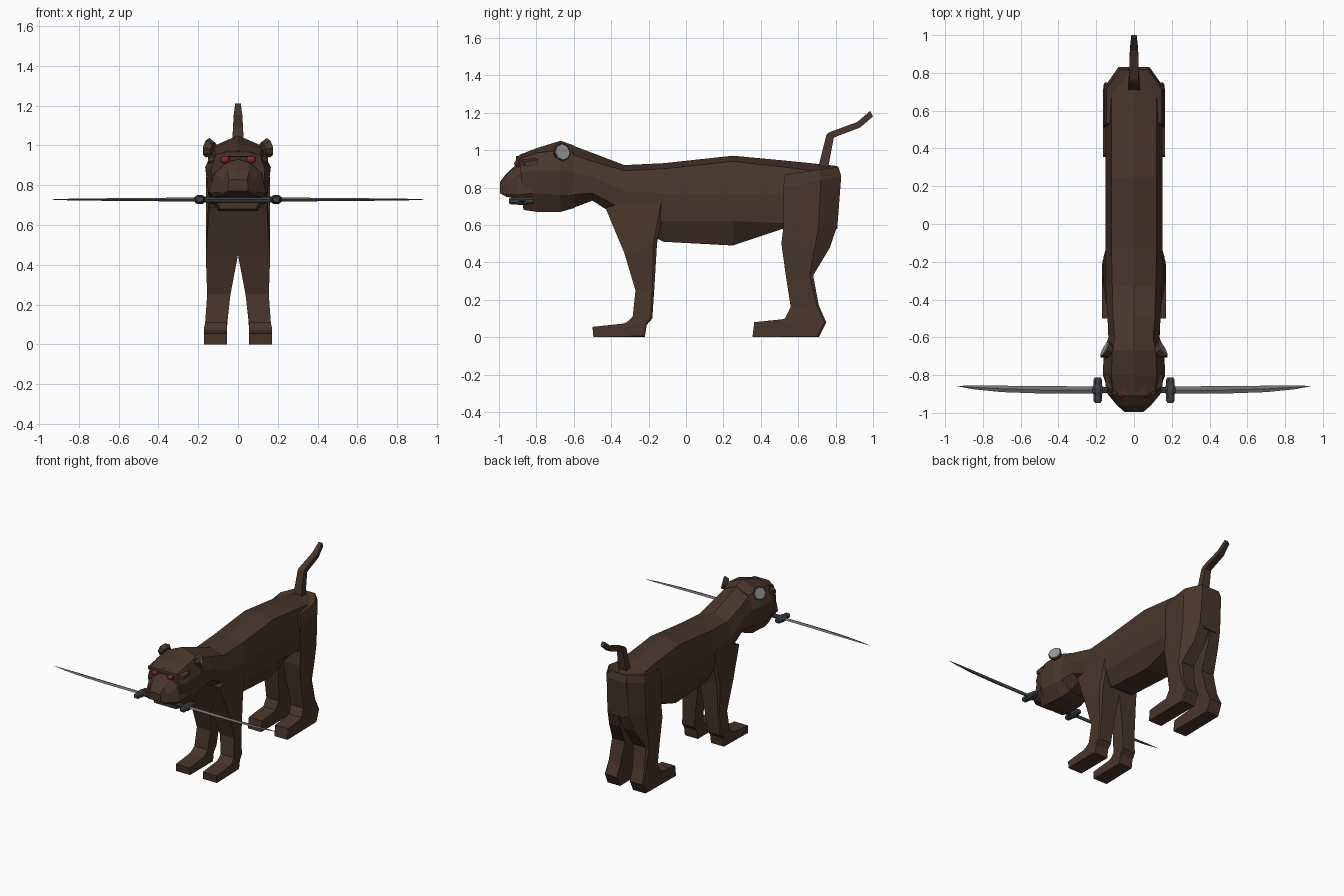
import bpy, bmesh
from mathutils import Vector, Matrix


def material(name, rgb):
    m = bpy.data.materials.new(name)
    m.diffuse_color = (*rgb, 1)
    return m


FUR = material("dark_brown", (0.066, 0.036, 0.023))
RED = material("red", (0.25, 0.02, 0.03))
STEEL = material("steel", (0.16, 0.16, 0.16))
DARK = material("dark_metal", (0.05, 0.055, 0.06))
EAR = material("ear_grey", (0.3, 0.32, 0.31))


def finish(name, bm, mat):
    bmesh.ops.recalc_face_normals(bm, faces=bm.faces[:])
    me = bpy.data.meshes.new(name)
    bm.to_mesh(me)
    bm.free()
    me.materials.append(mat)
    ob = bpy.data.objects.new(name, me)
    bpy.context.collection.objects.link(ob)
    return ob


def loft(name, rings, mat):
    """Skin a list of equal-sized point rings and cap both ends."""
    bm = bmesh.new()
    vs = [[bm.verts.new(p) for p in r] for r in rings]
    n = len(vs[0])
    for a, b in zip(vs, vs[1:]):
        for i in range(n):
            j = (i + 1) % n
            bm.faces.new((a[i], a[j], b[j], b[i]))
    bm.faces.new(vs[0])
    bm.faces.new(vs[-1])
    return finish(name, bm, mat)


def body_ring(y, zs, ws, tilt=0.0):
    """Symmetric 8-sided section: ridge, four side points, flat underside."""
    half = list(zip([0] + ws, zs))
    pts = half + [(-x, z) for x, z in half[:0:-1]]
    return [(x, y + tilt * (zs[0] - z), z) for x, z in pts]


# torso, neck to rump
torso = [
    (-0.62, [1.03, 0.98, 0.88, 0.76, 0.685], [0.10, 0.135, 0.135, 0.07]),
    (-0.50, [0.985, 0.94, 0.86, 0.77, 0.73], [0.11, 0.14, 0.13, 0.07]),
    (-0.33, [0.92, 0.89, 0.78, 0.68, 0.62], [0.115, 0.15, 0.14, 0.08]),
    (-0.12, [0.93, 0.90, 0.77, 0.62, 0.51], [0.12, 0.15, 0.145, 0.09]),
    (0.25, [0.97, 0.94, 0.77, 0.62, 0.49], [0.12, 0.15, 0.145, 0.09]),
    (0.52, [0.945, 0.91, 0.77, 0.61, 0.58], [0.12, 0.15, 0.145, 0.09]),
    (0.72, [0.925, 0.885, 0.77, 0.62, 0.56], [0.12, 0.15, 0.145, 0.09]),
    (0.81, [0.915, 0.895, 0.77, 0.64, 0.58], [0.06, 0.07, 0.07, 0.05]),
]
loft("torso", [body_ring(*r) for r in torso], FUR)

# skull and jaw
skull = [
    (-0.89, [0.975, 0.955, 0.88, 0.76, 0.68], [0.11, 0.135, 0.13, 0.09], 0.07),
    (-0.80, [1.01, 0.985, 0.89, 0.77, 0.67], [0.12, 0.165, 0.15, 0.10], 0),
    (-0.67, [1.05, 1.00, 0.89, 0.76, 0.67], [0.115, 0.16, 0.145, 0.09], 0),
    (-0.60, [1.025, 0.98, 0.88, 0.76, 0.69], [0.10, 0.135, 0.13, 0.07], 0),
]
loft("skull", [body_ring(*r) for r in skull], FUR)

# snout
snout = [
    (-0.995, [0.83, 0.825, 0.80, 0.775, 0.77], [0.045, 0.05, 0.05, 0.045]),
    (-0.96, [0.875, 0.87, 0.82, 0.765, 0.75], [0.055, 0.075, 0.09, 0.08]),
    (-0.90, [0.93, 0.915, 0.86, 0.76, 0.74], [0.055, 0.115, 0.14, 0.12]),
    (-0.82, [0.94, 0.92, 0.87, 0.77, 0.72], [0.06, 0.135, 0.15, 0.12]),
]
loft("snout", [body_ring(*r) for r in snout], FUR)

# brow ridge over the eyes
brow = [(-0.15, -0.86, 0.925), (-0.06, -0.91, 0.955), (0.06, -0.91, 0.955), (0.15, -0.86, 0.925)]
loft("brow", [[(x, y, z - 0.01), (x, y, z + 0.012), (x, y + 0.07, z + 0.025), (x, y + 0.07, z - 0.02)]
              for x, y, z in brow], FUR)


def disc(name, centre, normal, r1, r2, depth, sides, mat, squash=1.0):
    """Short cylinder or cone whose axis follows the normal."""
    bm = bmesh.new()
    rot = Vector(normal).to_track_quat('Z', 'Y').to_matrix().to_4x4()
    bmesh.ops.create_cone(bm, cap_ends=True, segments=sides, radius1=r1, radius2=r2, depth=depth,
                          matrix=Matrix.Translation(centre) @ rot @ Matrix.Diagonal((1, squash, 1, 1)))
    return finish(name, bm, mat)


def leg(name, rows, s):
    """Loft four-sided limb sections with a bevelled outer rear corner."""
    rings = []
    for yf, zf, yb, zb, xi, xo, c in rows:
        k = c / max(abs(yb - yf), 0.1)
        rings.append([(s * xi, yf, zf), (s * xo, yf, zf),
                      (s * xo, yb - c, zb + (zf - zb) * k),
                      (s * (xo - c * 0.7), yb, zb), (s * xi, yb, zb)])
    loft(name, rings, FUR)


front_rows = [
    (-0.43, 0.69, -0.10, 0.80, 0, 0.145, 0.02),
    (-0.33, 0.45, -0.155, 0.50, 0, 0.162, 0.02),
    (-0.27, 0.25, -0.17, 0.25, 0.038, 0.155, 0.01),
    (-0.285, 0.11, -0.18, 0.10, 0.055, 0.165, 0.01),
    (-0.31, 0.085, -0.21, 0.065, 0.055, 0.17, 0.01),
    (-0.33, 0.073, -0.22, 0, 0.055, 0.17, 0.01),
    (-0.50, 0.055, -0.495, 0, 0.055, 0.17, 0.0),
]
hind_rows = [
    (0.53, 0.87, 0.815, 0.91, 0, 0.145, 0.10),
    (0.52, 0.80, 0.83, 0.86, 0, 0.16, 0.11),
    (0.52, 0.58, 0.81, 0.60, 0, 0.16, 0.10),
    (0.51, 0.50, 0.77, 0.48, 0.015, 0.16, 0.08),
    (0.535, 0.32, 0.68, 0.33, 0.035, 0.155, 0.02),
    (0.56, 0.16, 0.71, 0.17, 0.05, 0.155, 0.01),
    (0.53, 0.10, 0.75, 0.08, 0.055, 0.16, 0.01),
    (0.51, 0.095, 0.71, 0, 0.055, 0.165, 0.01),
    (0.365, 0.08, 0.355, 0, 0.055, 0.165, 0.0),
]

# tail
tail = [(0.70, 0.88, 0.755, 0.88, 0.034), (0.75, 1.08, 0.79, 1.065, 0.026),
        (0.765, 1.095, 0.81, 1.075, 0.025), (0.915, 1.15, 0.93, 1.12, 0.022),
        (0.985, 1.21, 1.0, 1.18, 0.014)]
loft("tail", [[(-w, ya, za), (w, ya, za), (w, yb, zb), (-w, yb, zb)]
              for ya, za, yb, zb, w in tail], FUR)

# mirrored parts: legs, eyes, ears, and both halves of the blade carried in the mouth
SY, SZ = -0.88, 0.728
disc("sword_handle", (0, SY, SZ), (1, 0, 0), 0.016, 0.016, 0.36, 8, DARK)
blade = [(0.20, -0.897, -0.860, 0.010), (0.50, -0.897, -0.858, 0.008), (0.70, -0.89, -0.856, 0.006),
         (0.85, -0.875, -0.855, 0.004), (0.935, -0.859, -0.857, 0.001)]
for side, s in (("right", 1), ("left", -1)):
    leg("front_leg_" + side, front_rows, s)
    leg("hind_leg_" + side, hind_rows, s)
    bm = bmesh.new()
    bmesh.ops.create_uvsphere(bm, u_segments=10, v_segments=6, radius=0.024, matrix=Matrix.Translation(
        (s * 0.065, -0.9, 0.928)) @ Matrix.Diagonal((1.05, 0.8, 0.8, 1)))
    finish("eye_" + side, bm, RED)
    n = Vector((s * 0.85, 0.45, 0.2)).normalized()
    c = Vector((s * 0.138, -0.67, 0.985))
    disc("ear_" + side, c, n, 0.035, 0.05, 0.035, 8, FUR)
    disc("ear_inner_" + side, c + n * 0.018, n, 0.046, 0.042, 0.008, 8, EAR)
    # guard: bar with swollen ends
    loft("sword_guard_" + side,
         [[(s * (0.192 + a * w), y, SZ + b * h) for a, b in ((-1, -.5), (-.5, -1), (.5, -1), (1, -.5),
                                                             (1, .5), (.5, 1), (-.5, 1), (-1, .5))]
          for y, w, h in ((-0.947, 0.015, 0.012), (-0.935, 0.022, 0.018), (-0.905, 0.022, 0.018),
                          (-0.89, 0.028, 0.022), (-0.865, 0.028, 0.022), (-0.85, 0.022, 0.018),
                          (-0.825, 0.022, 0.018), (-0.812, 0.015, 0.012))], DARK)
    loft("sword_blade_" + side,
         [[(s * x, ya, SZ), (s * x, (ya + yb) / 2, SZ + t), (s * x, yb, SZ), (s * x, (ya + yb) / 2, SZ - t)]
          for x, ya, yb, t in blade], STEEL)
